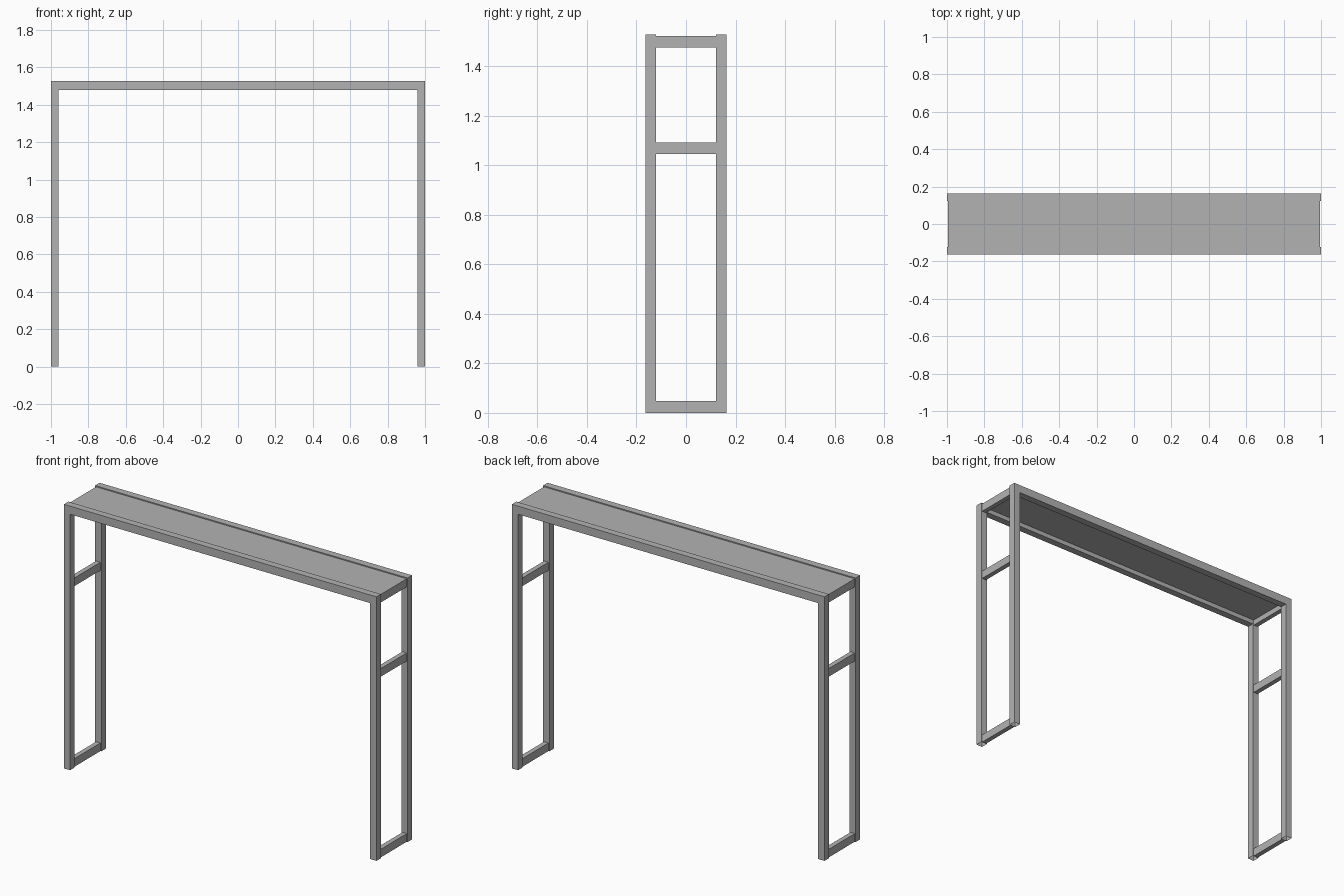
import bpy, bmesh

cube = bpy.data.objects.get("Cube")
if cube:
    bpy.data.objects.remove(cube, do_unlink=True)

HALF_X, HALF_Y, HEIGHT = 1.0, 0.163, 1.527
TUBE_X, TUBE_Y, TUBE_Z = 0.04, 0.041, 0.047
INNER_Y = HALF_Y - TUBE_Y
INSET = 0.006           # crossbars and shelf sit slightly inside the frames

grey = bpy.data.materials.new("grey metal")
grey.use_nodes = True
colour = (0.45, 0.45, 0.45, 1)
grey.diffuse_color = colour
grey.node_tree.nodes["Principled BSDF"].inputs["Base Color"].default_value = colour


def finish(name, bm):
    bmesh.ops.recalc_face_normals(bm, faces=bm.faces)
    mesh = bpy.data.meshes.new(name)
    bm.to_mesh(mesh)
    bm.free()
    mesh.materials.append(grey)
    obj = bpy.data.objects.new(name, mesh)
    bpy.context.collection.objects.link(obj)


def box(name, low, high):
    bm = bmesh.new()
    bmesh.ops.create_cube(bm, size=1)
    for v in bm.verts:
        v.co = [l + (h - l) * (c + 0.5) for c, l, h in zip(v.co, low, high)]
    finish(name, bm)


def arch_frame(name, y0, y1):
    """Two legs and a top rail as one tube, open at the feet."""
    bm = bmesh.new()
    ix, iz = HALF_X - TUBE_X, HEIGHT - TUBE_Z
    outline = [(-HALF_X, 0), (-HALF_X, HEIGHT), (HALF_X, HEIGHT), (HALF_X, 0),
               (ix, 0), (ix, iz), (-ix, iz), (-ix, 0)]
    face = bm.faces.new([bm.verts.new((x, y0, z)) for x, z in outline])
    result = bmesh.ops.extrude_face_region(bm, geom=[face], use_keep_orig=True)
    for item in result["geom"]:
        if isinstance(item, bmesh.types.BMVert):
            item.co.y = y1
    bmesh.ops.recalc_face_normals(bm, faces=bm.faces)
    feet = [f for f in bm.faces if all(v.co.z < 0.001 for v in f.verts)]
    bmesh.ops.delete(bm, geom=feet, context="FACES")
    finish(name, bm)


# Front and back arches
arch_frame("front_frame", -HALF_Y, -INNER_Y)
arch_frame("back_frame", INNER_Y, HALF_Y)

# Crossbars joining the arches at each end
shelf_top = HEIGHT - 0.006
bars = {"foot": 0.0, "middle": 1.045, "top": shelf_top - TUBE_Z}
for side, sign in (("left", 1), ("right", -1)):
    xs = sorted((sign * (HALF_X - INSET), sign * (HALF_X - TUBE_X + INSET)))
    for level, z in bars.items():
        box(f"{side}_{level}_crossbar", (xs[0], -INNER_Y, z),
            (xs[1], INNER_Y, z + TUBE_Z))

# Thin shelf recessed between the rails
end = HALF_X - TUBE_X + INSET
box("shelf_panel", (-end, -INNER_Y, shelf_top - 0.015), (end, INNER_Y, shelf_top))
